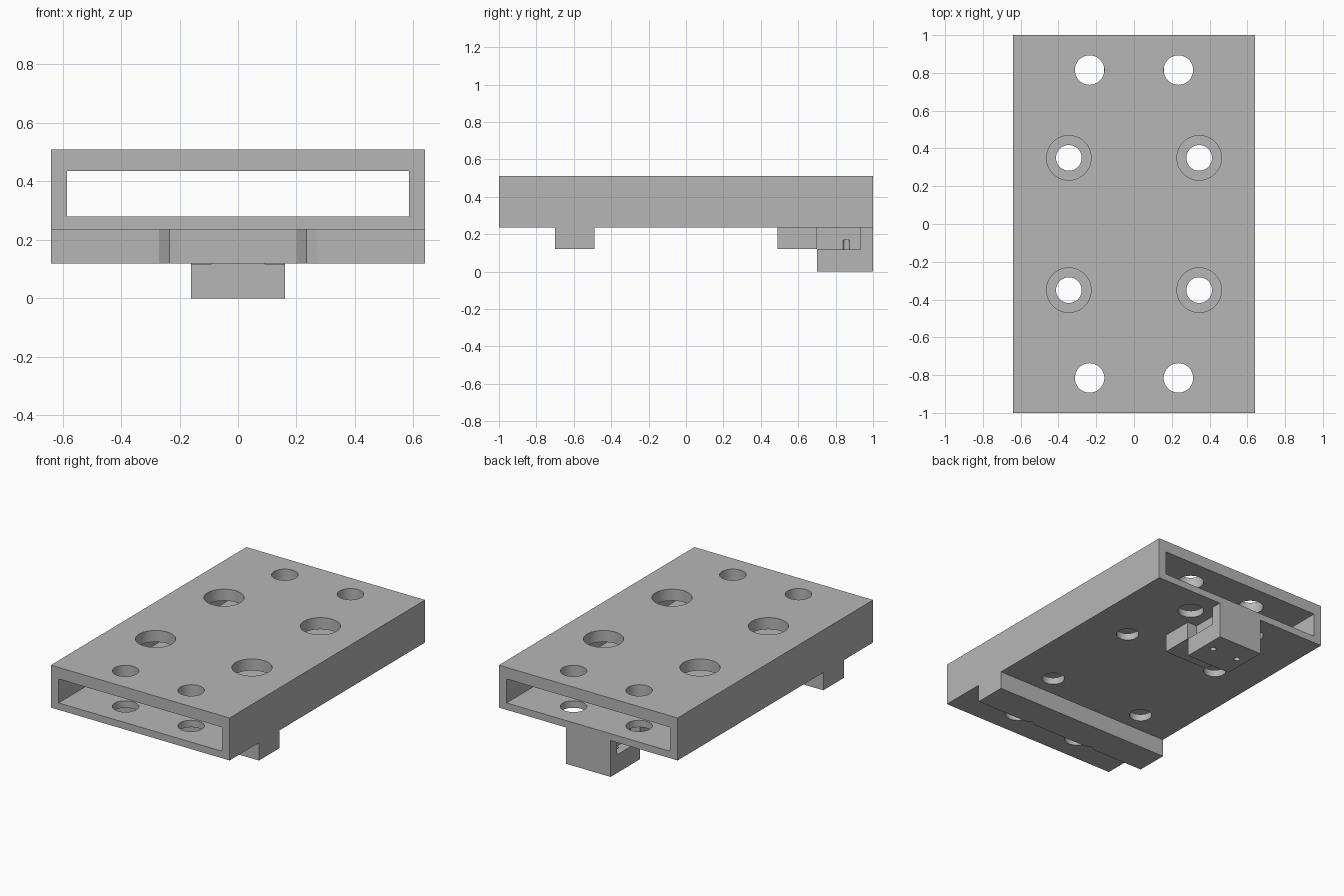
import bpy, bmesh, math
from mathutils import Matrix, Vector

if "Cube" in bpy.data.objects:
    bpy.data.objects.remove(bpy.data.objects["Cube"])

grey = bpy.data.materials.new("light_grey")
grey.diffuse_color = (0.47, 0.47, 0.47, 1)
grey.use_nodes = True
grey.node_tree.nodes["Principled BSDF"].inputs["Base Color"].default_value = grey.diffuse_color


def finish(name, bm):
    mesh = bpy.data.meshes.new(name)
    bm.to_mesh(mesh)
    bm.free()
    mesh.materials.append(grey)
    ob = bpy.data.objects.new(name, mesh)
    bpy.context.collection.objects.link(ob)
    return ob


def box(name, x0, x1, y0, y1, z0, z1):
    bm = bmesh.new()
    bmesh.ops.create_cube(bm, size=1)
    for v in bm.verts:
        v.co = Vector((x0 + (v.co.x + .5) * (x1 - x0),
                       y0 + (v.co.y + .5) * (y1 - y0),
                       z0 + (v.co.z + .5) * (z1 - z0)))
    return finish(name, bm)


def prism(name, x, y, r, z0, z1, sides=48):
    bm = bmesh.new()
    bmesh.ops.create_cone(bm, cap_ends=True, segments=sides, radius1=r, radius2=r,
                          depth=z1 - z0,
                          matrix=Matrix.Translation((x, y, (z0 + z1) / 2)))
    return finish(name, bm)


def combine(target, tool, operation):
    mod = target.modifiers.new("combine", 'BOOLEAN')
    mod.operation = operation
    mod.solver = 'EXACT'
    mod.object = tool
    bpy.context.view_layer.objects.active = target
    bpy.ops.object.modifier_apply(modifier=mod.name)
    bpy.data.objects.remove(tool, do_unlink=True)


# Rectangular sleeve
body = box("slotted_carriage", -.64, .64, -1, 1, .235, .51)

# Cross bar, rear block and its shallow ledge
combine(body, box("cross_bar", -.64, .64, -.70, -.49, .12, .25), 'UNION')
combine(body, box("rear_ledge", -.16, .16, .49, .80, .12, .25), 'UNION')
combine(body, box("rear_block", -.16, .16, .70, 1, 0, .25), 'UNION')

# Slot running the whole length
combine(body, box("slot", -.585, .585, -1.1, 1.1, .28, .435), 'DIFFERENCE')

for s in (-1, 1):
    # Nut clearances: a pocket in the block side and a notch in the bar
    x0, x1 = sorted((s * .09, s * .36))
    combine(body, box("nut_pocket", x0, x1, .697, .932, .118, .235), 'DIFFERENCE')
    combine(body, prism("nut_notch", s * .235, -.815, .135, .10, .235, 6), 'DIFFERENCE')
    # Small pilot holes under the block
    combine(body, prism("pilot_hole", s * .094, .857, .018, -.05, .17, 24), 'DIFFERENCE')
    for t in (-1, 1):
        # Straight end holes and stepped middle holes
        combine(body, prism("end_hole", s * .235, t * .815, .078, .20, .60), 'DIFFERENCE')
        combine(body, prism("screw_hole", s * .345, t * .35, .068, .20, .35), 'DIFFERENCE')
        combine(body, prism("access_hole", s * .345, t * .35, .118, .36, .60), 'DIFFERENCE')

# Smooth hole walls, sharp edges elsewhere
bpy.ops.object.select_all(action='DESELECT')
body.select_set(True)
bpy.context.view_layer.objects.active = body
bpy.ops.object.shade_smooth_by_angle(angle=math.radians(25))
